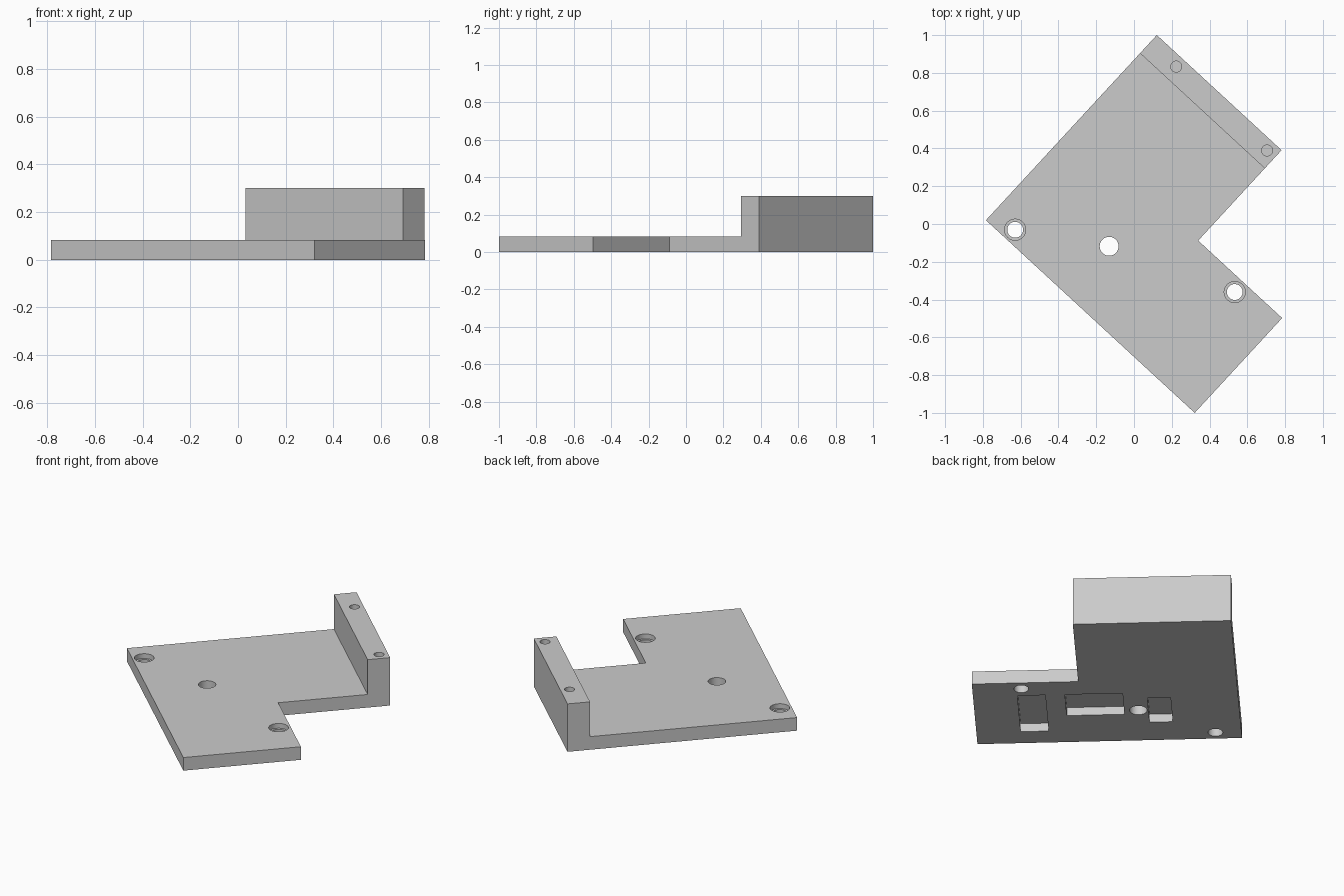
import bpy
import bmesh
from math import radians
from mathutils import Matrix, Vector

cube = bpy.data.objects.get("Cube")
if cube:
    bpy.data.objects.remove(cube, do_unlink=True)

# Bracket frame: u runs towards the wall, v along the long edge, turned in plan
PLACE = Matrix.Translation((-0.784, 0.02, 0)) @ Matrix.Rotation(radians(47.3), 4, "Z")
LENGTH, WIDTH = 1.334, 1.504
WALL_U, WALL_V, LEG_U = 1.203, 0.899, 0.683
PLATE_Z, WALL_Z = 0.082, 0.3

grey = bpy.data.materials.new("plain grey")
grey.use_nodes = True
colour = (0.6, 0.6, 0.6, 1)
grey.diffuse_color = colour
grey.node_tree.nodes["Principled BSDF"].inputs["Base Color"].default_value = colour


def finish(bm, name):
    bmesh.ops.recalc_face_normals(bm, faces=bm.faces)
    bm.transform(PLACE)
    mesh = bpy.data.meshes.new(name)
    bm.to_mesh(mesh)
    bm.free()
    mesh.materials.append(grey)
    obj = bpy.data.objects.new(name, mesh)
    bpy.context.collection.objects.link(obj)
    return obj


def box_cutter(name, u0, u1, v0, v1, z0, z1):
    bm = bmesh.new()
    bmesh.ops.create_cube(bm, size=1)
    bm.transform(Matrix.Translation(((u0 + u1) / 2, -(v0 + v1) / 2, (z0 + z1) / 2))
                 @ Matrix.Diagonal((u1 - u0, v1 - v0, z1 - z0, 1)))
    return finish(bm, name)


def hole_cutter(name, u, v, radius, z0, z1):
    bm = bmesh.new()
    bmesh.ops.create_cone(bm, cap_ends=True, segments=40, radius1=radius,
                          radius2=radius, depth=z1 - z0)
    bm.transform(Matrix.Translation((u, -v, (z0 + z1) / 2)))
    return finish(bm, name)


# Plate and upright wall as one side profile swept across the width
bm = bmesh.new()
profile = [(0, 0), (LENGTH, 0), (LENGTH, WALL_Z), (WALL_U, WALL_Z),
           (WALL_U, PLATE_Z), (0, PLATE_Z)]
side = bm.faces.new([bm.verts.new((u, 0, z)) for u, z in profile])
swept = bmesh.ops.extrude_face_region(bm, geom=[side])["geom"]
bmesh.ops.translate(bm, vec=Vector((0, -WIDTH, 0)),
                    verts=[g for g in swept if isinstance(g, bmesh.types.BMVert)])
bracket = finish(bm, "mounting_bracket")

# Corner notch
cutters = [box_cutter("corner_notch", LEG_U, 2, WALL_V, 2, -1, 1)]

# Counterbored screw holes and the plain through hole
for u, v in ((0.068, 0.148), (0.614, 1.226)):
    cutters.append(hole_cutter("screw_hole", u, v, 0.042, -0.1, 0.2))
    cutters.append(hole_cutter("counterbore", u, v, 0.056, PLATE_Z - 0.03, 0.2))
cutters.append(hole_cutter("through_hole", 0.341, 0.573, 0.05, -0.1, 0.2))

# Blind holes in the top of the wall
for v in (0.189, 0.844):
    cutters.append(hole_cutter("wall_hole", 1.281, v, 0.029, 0.12, 0.4))

# Rectangular pockets in the underside
for u0, u1, v0, v1 in ((0.203, 0.476, 0.384, 0.516),
                       (0.3, 0.538, 0.654, 0.982),
                       (0.13, 0.538, 1.093, 1.252)):
    cutters.append(box_cutter("underside_pocket", u0, u1, v0, v1, -0.1, 0.052))

# Cut everything out of the bracket
bpy.ops.object.select_all(action="DESELECT")
bpy.context.view_layer.objects.active = bracket
bracket.select_set(True)
for cutter in cutters:
    cutter.hide_render = True
    cut = bracket.modifiers.new("cut", "BOOLEAN")
    cut.operation = "DIFFERENCE"
    cut.solver = "EXACT"
    cut.object = cutter
    bpy.ops.object.modifier_apply(modifier=cut.name)
    bpy.data.objects.remove(cutter, do_unlink=True)
bpy.ops.object.shade_smooth_by_angle(angle=radians(30))
